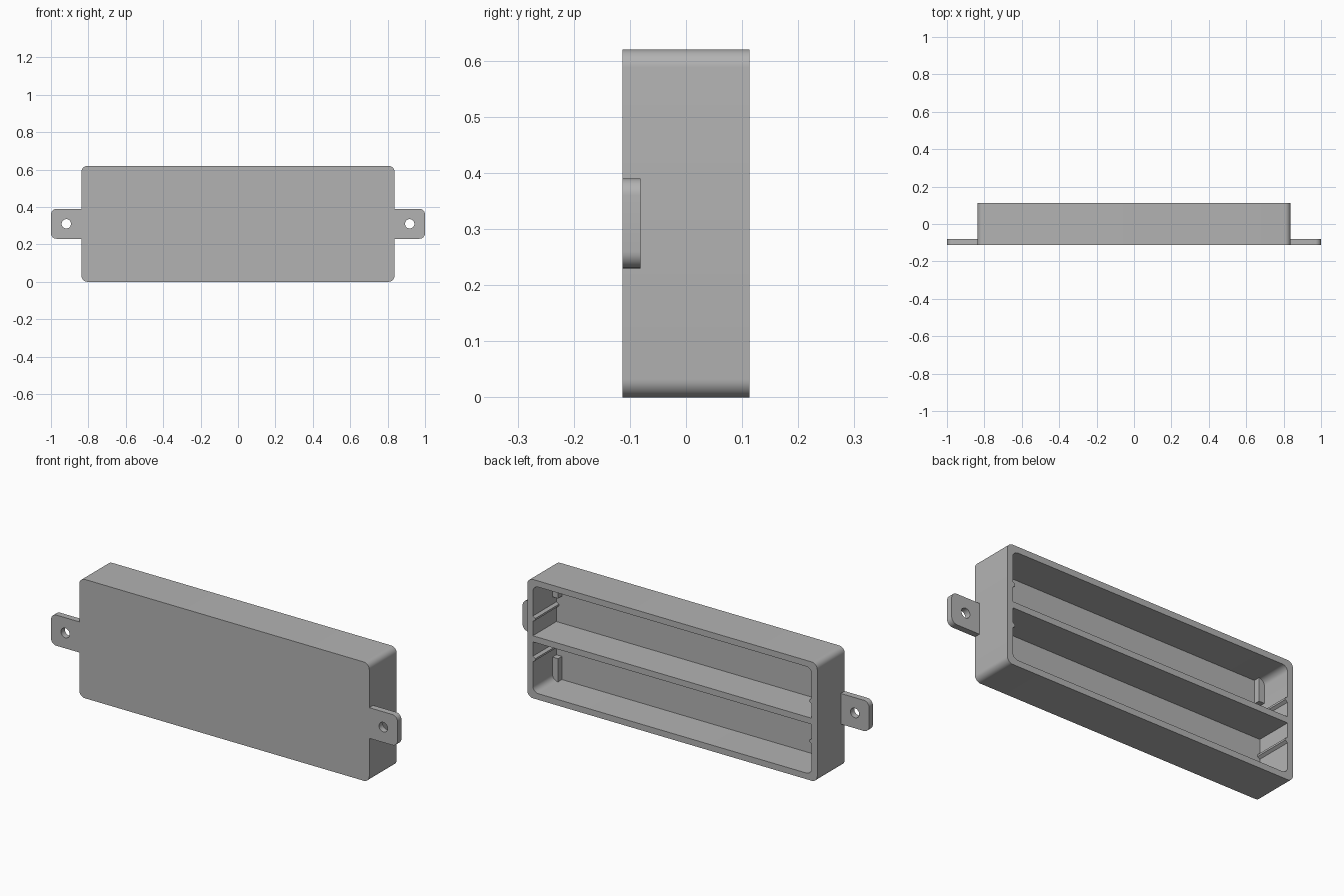
import bpy, bmesh
from math import sin, cos, pi, radians

cube = bpy.data.objects.get("Cube")
if cube:
    bpy.data.objects.remove(cube)

# Main dimensions
HALF_X, HEIGHT = 0.837, 0.62
FRONT, BACK = -0.113, 0.113
WALL = 0.032
MID = HEIGHT / 2
FLOOR = FRONT + WALL
IN_X = HALF_X - WALL

grey = bpy.data.materials.new("plastic grey")
grey.use_nodes = True
colour = (0.45, 0.45, 0.45, 1)
grey.diffuse_color = colour
grey.node_tree.nodes["Principled BSDF"].inputs["Base Color"].default_value = colour


def finish(bm, name):
    """Turn a bmesh into a named, shaded object."""
    bmesh.ops.recalc_face_normals(bm, faces=bm.faces[:])
    mesh = bpy.data.meshes.new(name)
    bm.to_mesh(mesh)
    bm.free()
    mesh.materials.append(grey)
    obj = bpy.data.objects.new(name, mesh)
    bpy.context.collection.objects.link(obj)
    bpy.ops.object.select_all(action='DESELECT')
    obj.select_set(True)
    bpy.context.view_layer.objects.active = obj
    bpy.ops.object.shade_smooth_by_angle(angle=radians(30))
    return obj


def arc(cx, cz, r, start, sweep, steps):
    return [(cx + r * cos(start + sweep * i / steps),
             cz + r * sin(start + sweep * i / steps)) for i in range(steps + 1)]


def rounded_rect(hx, hz, r, steps=8):
    """Rounded rectangle outline in x and z, centred on the case."""
    pts = []
    for k, (sx, sz) in enumerate([(1, 1), (-1, 1), (-1, -1), (1, -1)]):
        pts += arc(sx * (hx - r), MID + sz * (hz - r), r, k * pi / 2, pi / 2, steps)
    return pts


def ring(bm, pts, y):
    return [bm.verts.new((x, y, z)) for x, z in pts]


def bridge(bm, a, b):
    for i in range(len(a)):
        j = (i + 1) % len(a)
        bm.faces.new((a[i], a[j], b[j], b[i]))


def prism(name, pts, y0, y1):
    """Extrude a closed x-z outline along y."""
    bm = bmesh.new()
    a, b = ring(bm, pts, y0), ring(bm, pts, y1)
    bridge(bm, a, b)
    bm.faces.new(a)
    bm.faces.new(b)
    return finish(bm, name)


def box(name, x0, x1, y0, y1, z0, z1):
    return prism(name, [(x0, z0), (x1, z0), (x1, z1), (x0, z1)], y0, y1)


# Case: open tray with rounded corners, opening at the back
bm = bmesh.new()
outer = rounded_rect(HALF_X, MID, WALL)
inner = rounded_rect(IN_X, MID - WALL, WALL)
loops = [ring(bm, outer, FRONT), ring(bm, outer, BACK),
         ring(bm, inner, BACK), ring(bm, inner, FLOOR)]
for a, b in zip(loops, loops[1:]):
    bridge(bm, a, b)
bm.faces.new(loops[0])
bm.faces.new(loops[-1])
finish(bm, "case")

# Shelf dividing the two compartments
box("divider_shelf", -IN_X, IN_X, FLOOR, BACK, MID - WALL / 2, MID + WALL / 2)

for side, s in (("left", 1), ("right", -1)):
    # Mounting tab with a screw hole
    bm = bmesh.new()
    half, r = 0.08, 0.03
    outline = [(HALF_X, MID - half)] + arc(1 - r, MID - half + r, r, -pi / 2, pi / 2, 8)
    outline += arc(1 - r, MID + half - r, r, 0, pi / 2, 8) + [(HALF_X, MID + half)]
    hole = arc(0.918, MID, 0.025, 0, 2 * pi, 32)[:-1]
    edges = []
    for pts in (outline, hole):
        vs = ring(bm, [(s * x, z) for x, z in pts], FRONT)
        edges += [bm.edges.new((vs[i - 1], vs[i])) for i in range(len(vs))]
    bmesh.ops.triangle_fill(bm, edges=edges, use_beauty=True, normal=(0, -1, 0))
    new = bmesh.ops.extrude_face_region(bm, geom=bm.faces[:], use_keep_orig=True)
    bmesh.ops.translate(bm, vec=(0, WALL, 0),
                        verts=[g for g in new["geom"] if isinstance(g, bmesh.types.BMVert)])
    finish(bm, f"{side}_mounting_tab")

    for level, t in (("upper", 1), ("lower", -1)):
        # Guide rib along the end wall
        z = MID + t * 0.105
        prism(f"{side}_{level}_guide_rib",
              [(s * IN_X, z - 0.014), (s * (IN_X - 0.014), z - 0.005),
               (s * (IN_X - 0.014), z + 0.005), (s * IN_X, z + 0.014)], FLOOR, BACK)
        # Support post in the corner
        ends = sorted((MID + t * (MID - WALL), MID + t * 0.157))
        xs = sorted((s * IN_X, s * (IN_X - WALL)))
        box(f"{side}_{level}_corner_post", *xs, FLOOR, FLOOR + WALL, *ends)
